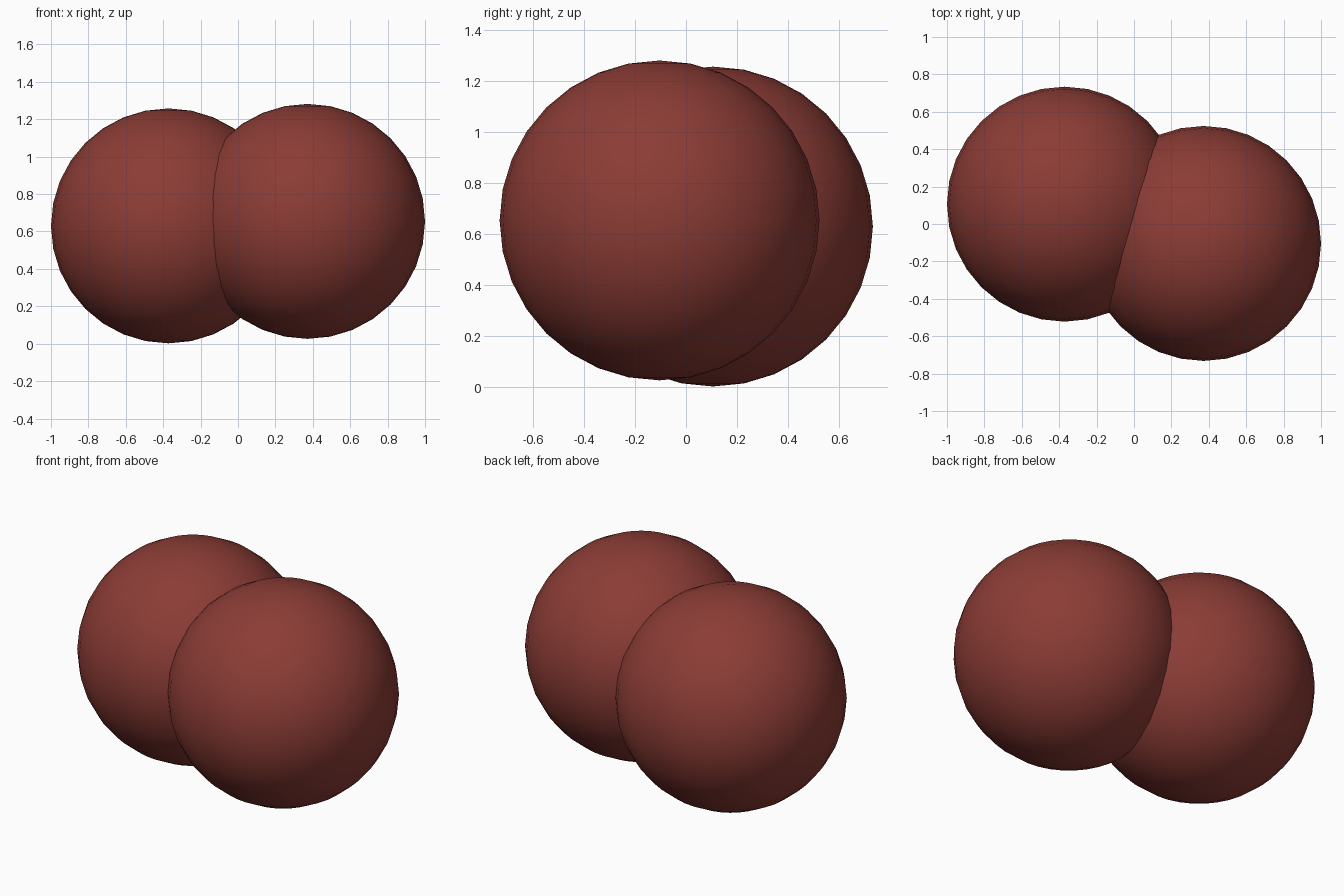
import bpy

if "Cube" in bpy.data.objects:
    bpy.data.objects.remove(bpy.data.objects["Cube"])

RADIUS = 0.628

# Dark red shared by both balls
red = bpy.data.materials.new("dark_red")
red.diffuse_color = (0.26, 0.045, 0.036, 1)
red.use_nodes = True
red.node_tree.nodes["Principled BSDF"].inputs["Base Color"].default_value = red.diffuse_color


def ball(name, center):
    bpy.ops.mesh.primitive_uv_sphere_add(
        segments=32, ring_count=16, radius=RADIUS, location=center)
    obj = bpy.context.object
    obj.name = name
    obj.data.materials.append(red)
    bpy.ops.object.shade_smooth()
    return obj


# Two overlapping round berries, the right one slightly forward and higher
ball("left_berry", (-0.372, 0.106, 0.63))
ball("right_berry", (0.372, -0.104, 0.654))
